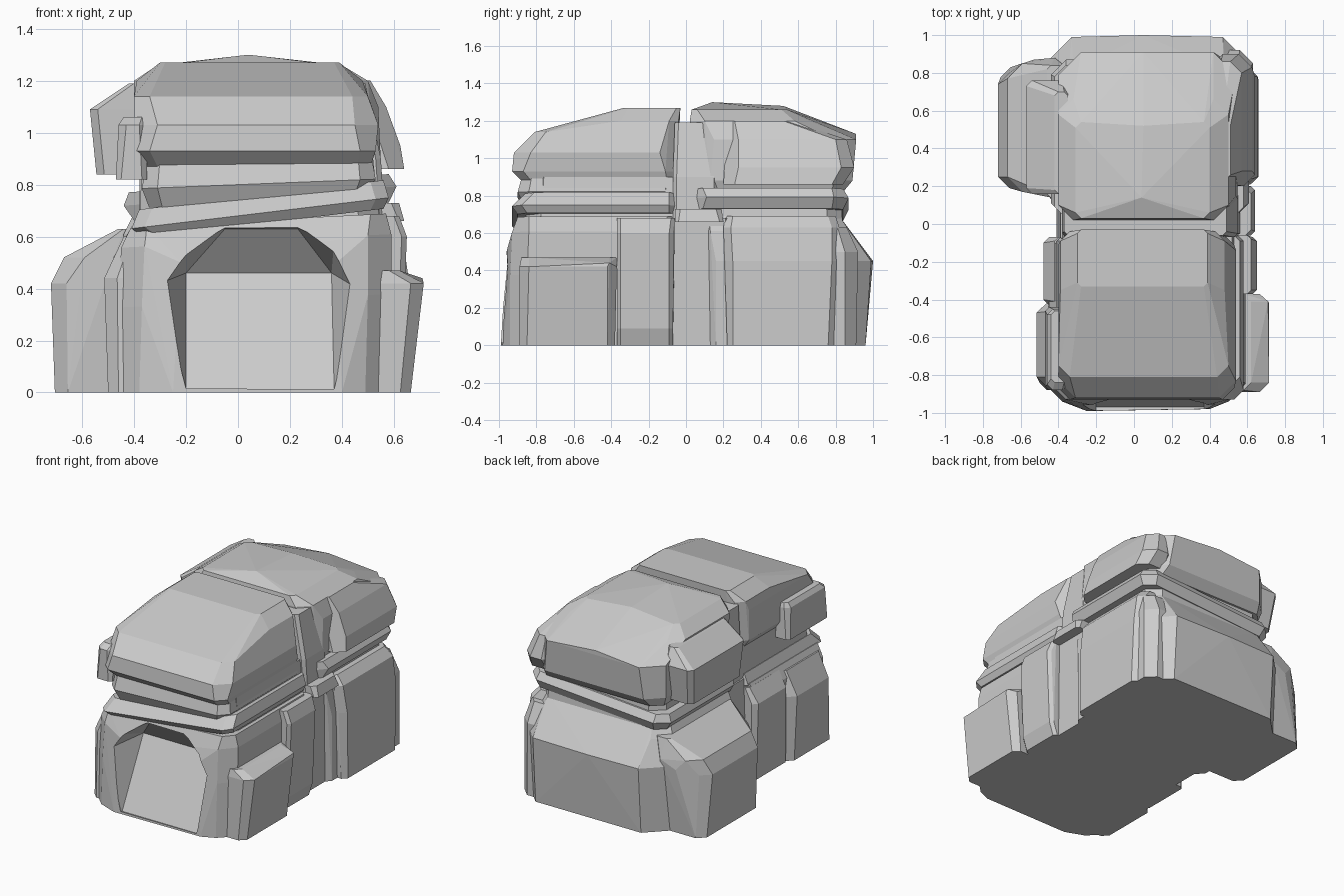
import bpy, bmesh
from mathutils import Vector


def hull(name, pts):
    """Flat-faced convex boulder from a handful of points."""
    bm = bmesh.new()
    for p in pts:
        bm.verts.new(p)
    r = bmesh.ops.convex_hull(bm, input=bm.verts)
    junk = {v for v in r["geom_interior"] + r["geom_unused"] if isinstance(v, bmesh.types.BMVert)}
    bmesh.ops.delete(bm, geom=list(junk), context='VERTS')
    bmesh.ops.dissolve_limit(bm, angle_limit=0.03, verts=bm.verts, edges=bm.edges)
    bmesh.ops.recalc_face_normals(bm, faces=bm.faces)
    me = bpy.data.meshes.new(name)
    bm.to_mesh(me)
    bm.free()
    ob = bpy.data.objects.new(name, me)
    bpy.context.collection.objects.link(ob)
    return ob


def rock(name, layers, tilt=0.0, extra=()):
    """Boulder from stacked chamfered rectangles: (z, x0, x1, y0, y1, chamfer)."""
    pts = list(extra)
    for z, x0, x1, y0, y1, c in layers:
        for x, s in ((x0, c), (x1, -c)):
            for y, t in ((y0, c), (y1, -c)):
                for px, py in ((x + s, y), (x, y + t)):
                    k = tilt if z > 0.05 else 0
                    pts.append(Vector((px, py, z + k * px)))
    return hull(name, pts)


# Upper boulders
rock("front_upper_boulder", [
    (0.87, -0.36, 0.51, -0.87, -0.05, 0.05),
    (0.93, -0.40, 0.53, -0.93, -0.05, 0.06),
    (1.03, -0.40, 0.54, -0.92, -0.05, 0.09),
    (1.14, -0.40, 0.50, -0.81, -0.05, 0.06),
    (1.20, -0.39, 0.48, -0.40, -0.04, 0.05),
    (1.27, -0.30, 0.39, -0.33, -0.03, 0.02)])
rock("front_upper_base", [
    (0.72, -0.34, 0.49, -0.86, -0.05, 0.05),
    (0.80, -0.37, 0.53, -0.90, -0.05, 0.06),
    (0.91, -0.35, 0.51, -0.87, -0.05, 0.05)], tilt=0.04)
rock("back_upper_boulder", [
    (0.82, -0.38, 0.53, 0.03, 0.84, 0.06),
    (0.88, -0.40, 0.55, 0.03, 0.89, 0.10),
    (1.10, -0.40, 0.54, 0.03, 0.91, 0.12),
    (1.20, -0.40, 0.50, 0.02, 0.66, 0.08),
    (1.26, -0.31, 0.40, 0.03, 0.54, 0.03)],
    extra=[(0.04, 0.14, 1.30), (0.05, 0.52, 1.28), (0.05, 0.91, 1.13)])

# Slabs leaning on the upper boulders
rock("back_left_upper_slab", [
    (0.84, -0.545, -0.35, 0.17, 0.72, 0.03),
    (1.09, -0.57, -0.35, 0.16, 0.76, 0.03),
    (1.19, -0.42, -0.35, 0.16, 0.70, 0.02)])
rock("back_right_upper_slab", [
    (0.86, 0.40, 0.64, 0.20, 0.84, 0.06),
    (0.95, 0.40, 0.625, 0.21, 0.90, 0.07),
    (1.10, 0.40, 0.57, 0.22, 0.86, 0.06),
    (1.20, 0.40, 0.51, 0.22, 0.56, 0.04)])
rock("front_left_upper_slab", [
    (0.82, -0.47, -0.35, -0.88, -0.44, 0.02),
    (1.03, -0.46, -0.35, -0.88, -0.45, 0.03),
    (1.06, -0.44, -0.35, -0.84, -0.46, 0.02)])

# Recessed middle layer and its thin ledges
rock("middle_core", [
    (0.62, -0.38, 0.55, -0.86, 0.84, 0.08),
    (0.90, -0.37, 0.52, -0.84, 0.82, 0.08)])
rock("centre_seam", [
    (0.60, -0.38, 0.57, -0.07, 0.17, 0.02),
    (0.90, -0.38, 0.55, -0.07, 0.17, 0.02),
    (1.19, -0.37, 0.49, -0.06, 0.15, 0.02)])
rock("front_ledge", [
    (0.64, -0.36, 0.56, -0.90, -0.04, 0.05),
    (0.68, -0.41, 0.58, -0.93, -0.04, 0.05),
    (0.75, -0.38, 0.56, -0.86, -0.04, 0.05)], tilt=0.12)
rock("back_ledge", [
    (0.69, -0.40, 0.58, 0.03, 0.84, 0.06),
    (0.75, -0.44, 0.61, 0.03, 0.87, 0.08),
    (0.80, -0.42, 0.58, 0.03, 0.84, 0.06)], tilt=0.07)
rock("centre_ledge", [
    (0.66, -0.38, 0.64, -0.06, 0.20, 0.02),
    (0.73, -0.38, 0.62, -0.06, 0.19, 0.03)])

# Lower boulders
front = rock("front_lower_boulder", [
    (0.0, -0.46, 0.57, -0.94, -0.04, 0.08),
    (0.35, -0.46, 0.59, -0.94, -0.04, 0.09),
    (0.58, -0.45, 0.59, -0.93, -0.04, 0.09),
    (0.66, -0.41, 0.57, -0.90, -0.04, 0.06)], tilt=0.05,
    extra=[(-0.25, -0.99, 0), (0.40, -0.98, 0), (-0.22, -0.96, 0.5), (0.38, -0.96, 0.5)])
rock("back_lower_boulder", [
    (0.0, -0.46, 0.60, 0.03, 0.96, 0.13),
    (0.45, -0.46, 0.60, 0.03, 0.99, 0.13),
    (0.61, -0.44, 0.58, 0.03, 0.87, 0.10),
    (0.69, -0.40, 0.55, 0.04, 0.82, 0.08)], extra=[(0.05, 1.0, 0.45)])
rock("centre_lower_core", [
    (0.0, -0.41, 0.57, -0.08, 0.22, 0.01),
    (0.68, -0.39, 0.57, -0.08, 0.22, 0.01)])

# Side blocks around the base
rock("back_left_block", [
    (0.0, -0.705, -0.35, 0.20, 0.83, 0.05),
    (0.42, -0.72, -0.35, 0.19, 0.80, 0.06),
    (0.52, -0.67, -0.35, 0.17, 0.85, 0.08),
    (0.63, -0.46, -0.35, 0.14, 0.84, 0.02)], extra=[(-0.53, 0.87, 0.45), (-0.42, 0.88, 0.5)])
rock("front_left_block", [
    (0.0, -0.50, -0.35, -0.88, -0.42, 0.04),
    (0.44, -0.515, -0.35, -0.86, -0.42, 0.05),
    (0.60, -0.44, -0.35, -0.84, -0.43, 0.03)])
rock("centre_left_block", [
    (0.0, -0.47, -0.35, -0.43, -0.07, 0.02),
    (0.52, -0.48, -0.35, -0.43, -0.07, 0.03),
    (0.62, -0.42, -0.35, -0.43, -0.07, 0.02)])
rock("front_right_block", [
    (0.0, 0.45, 0.665, -0.89, -0.38, 0.04),
    (0.42, 0.45, 0.715, -0.89, -0.37, 0.05),
    (0.47, 0.45, 0.62, -0.88, -0.37, 0.04)], extra=[(0.71, -0.41, 0.44)])
rock("centre_right_block", [
    (0.0, 0.45, 0.60, -0.37, -0.07, 0.02),
    (0.09, 0.45, 0.63, -0.37, -0.07, 0.02),
    (0.60, 0.45, 0.65, -0.37, -0.07, 0.02),
    (0.68, 0.45, 0.62, -0.37, -0.06, 0.02)])
rock("back_right_block", [
    (0.0, 0.45, 0.66, 0.22, 0.79, 0.03),
    (0.45, 0.45, 0.655, 0.21, 0.82, 0.04),
    (0.63, 0.45, 0.63, 0.20, 0.82, 0.04),
    (0.69, 0.45, 0.58, 0.21, 0.80, 0.04)])
rock("back_corner_block", [
    (0.0, 0.35, 0.63, 0.70, 0.91, 0.06),
    (0.50, 0.35, 0.63, 0.70, 0.92, 0.07),
    (0.63, 0.35, 0.60, 0.70, 0.86, 0.05)])

# Cave alcove: flared arch whose back wall leans inward from the front sill
arch = [(-0.20, 0.03), (-0.25, 0.30), (-0.30, 0.42), (-0.20, 0.56), (-0.05, 0.65),
        (0.23, 0.65), (0.37, 0.58), (0.46, 0.40), (0.40, 0.28), (0.37, 0.03)]
pts = [(x, -1.04, z) for x, z in arch]
pts += [(-0.20, -0.97, 0.01), (0.37, -0.97, 0.01), (-0.20, -0.74, 0.46), (0.36, -0.74, 0.46),
        (-0.05, -0.88, 0.63), (0.23, -0.88, 0.63)]
cutter = hull("cave_cutter", pts)
mod = front.modifiers.new("cave", 'BOOLEAN')
mod.object = cutter
mod.operation = 'DIFFERENCE'
mod.solver = 'EXACT'
cutter.hide_render = True
cutter.hide_viewport = True
